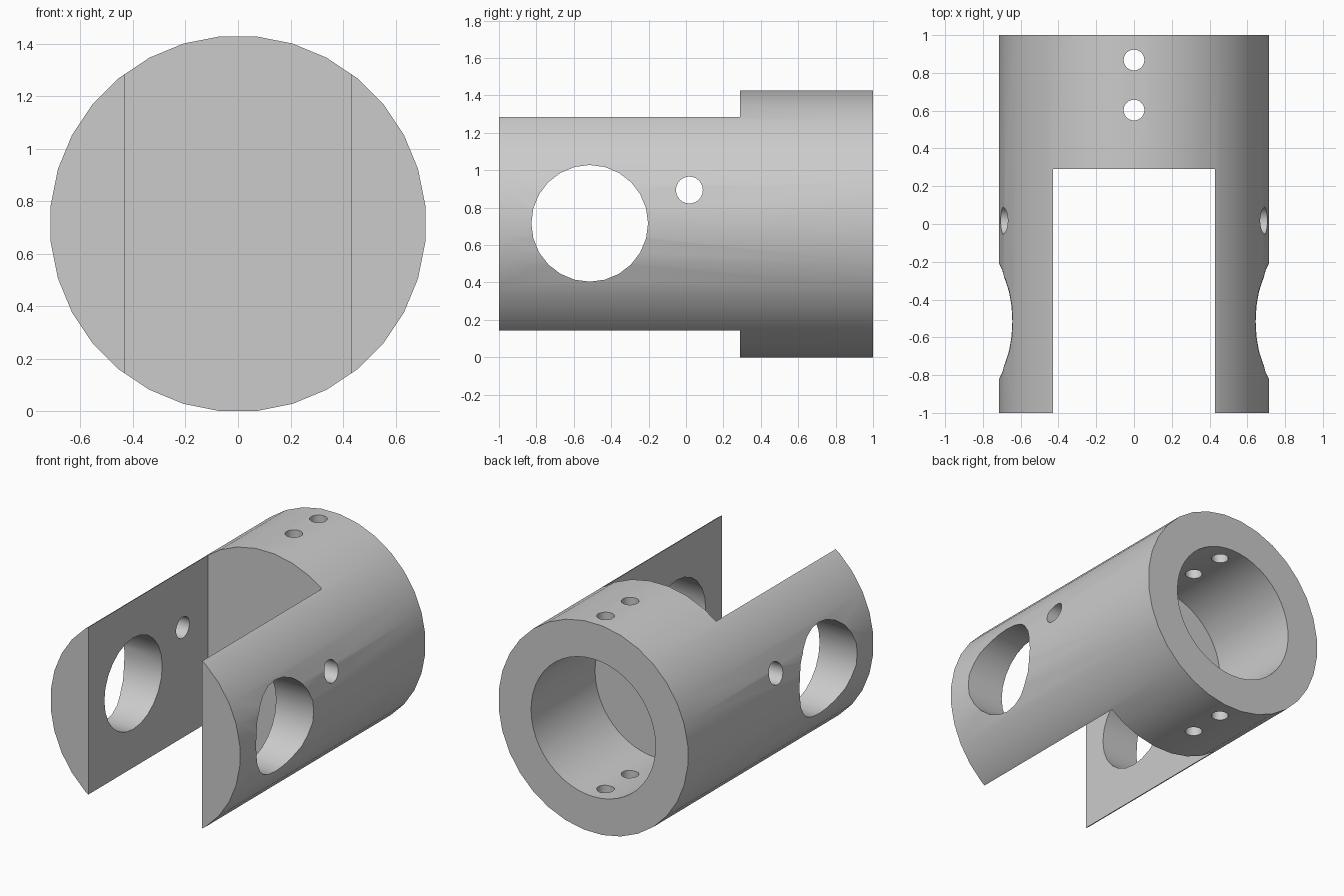
import bpy
import math

cube = bpy.data.objects.get("Cube")
if cube:
    bpy.data.objects.remove(cube, do_unlink=True)

RADIUS = 0.717
AXIS_Z = RADIUS * math.cos(math.pi / 32)   # a flat side rests on the ground
SLOT_END = 0.29
TURN = {"X": (0, math.pi / 2, 0), "Y": (math.pi / 2, 0, 0), "Z": (0, 0, 0)}


def cylinder(name, axis, radius, depth, location, sides, spin=0.0):
    """Cylinder lying along an axis, optionally turned about itself."""
    bpy.ops.mesh.primitive_cylinder_add(vertices=sides, radius=radius, depth=depth,
                                        location=location, rotation=TURN[axis])
    obj = bpy.context.object
    obj.name = name
    if spin:
        obj.rotation_euler.rotate_axis("Z", spin)
    return obj


# Solid round bar
body = cylinder("clevis_body", "Y", RADIUS, 2, (0, 0, AXIS_Z), 32, math.pi / 32)

# Slot between the two fork arms
bpy.ops.mesh.primitive_cube_add(size=1, location=(0, (SLOT_END - 1.2) / 2, AXIS_Z))
slot = bpy.context.object
slot.name = "slot_cutter"
slot.scale = (0.86, SLOT_END + 1.2, 2)

# Blind bore in the back, leaving a thin web behind the slot
bore = cylinder("bore_cutter", "Y", 0.47, 0.89, (0, 0.755, AXIS_Z), 48)

# Cross holes through the arms, set screw holes through the socket
cutters = [
    slot, bore,
    cylinder("pin_hole_cutter", "X", 0.312, 2, (0, -0.515, 0.716), 24),
    cylinder("small_hole_cutter", "X", 0.072, 2, (0, 0.018, 0.894), 24),
    cylinder("front_screw_hole_cutter", "Z", 0.055, 2, (0, 0.603, AXIS_Z), 24),
    cylinder("back_screw_hole_cutter", "Z", 0.055, 2, (0, 0.868, AXIS_Z), 24),
]

# Cut everything out of the bar
for cutter in cutters:
    mod = body.modifiers.new(cutter.name, "BOOLEAN")
    mod.operation = "DIFFERENCE"
    mod.solver = "EXACT"
    mod.object = cutter
bpy.ops.object.select_all(action="DESELECT")
body.select_set(True)
bpy.context.view_layer.objects.active = body
for mod in list(body.modifiers):
    bpy.ops.object.modifier_apply(modifier=mod.name)
for cutter in cutters:
    bpy.data.objects.remove(cutter, do_unlink=True)

# Plain grey finish
grey = bpy.data.materials.new("plain_grey")
grey.use_nodes = True
colour = (0.6, 0.6, 0.6, 1)
grey.diffuse_color = colour
grey.node_tree.nodes["Principled BSDF"].inputs["Base Color"].default_value = colour
body.data.materials.clear()
body.data.materials.append(grey)
bpy.ops.object.shade_smooth_by_angle(angle=math.radians(30))
